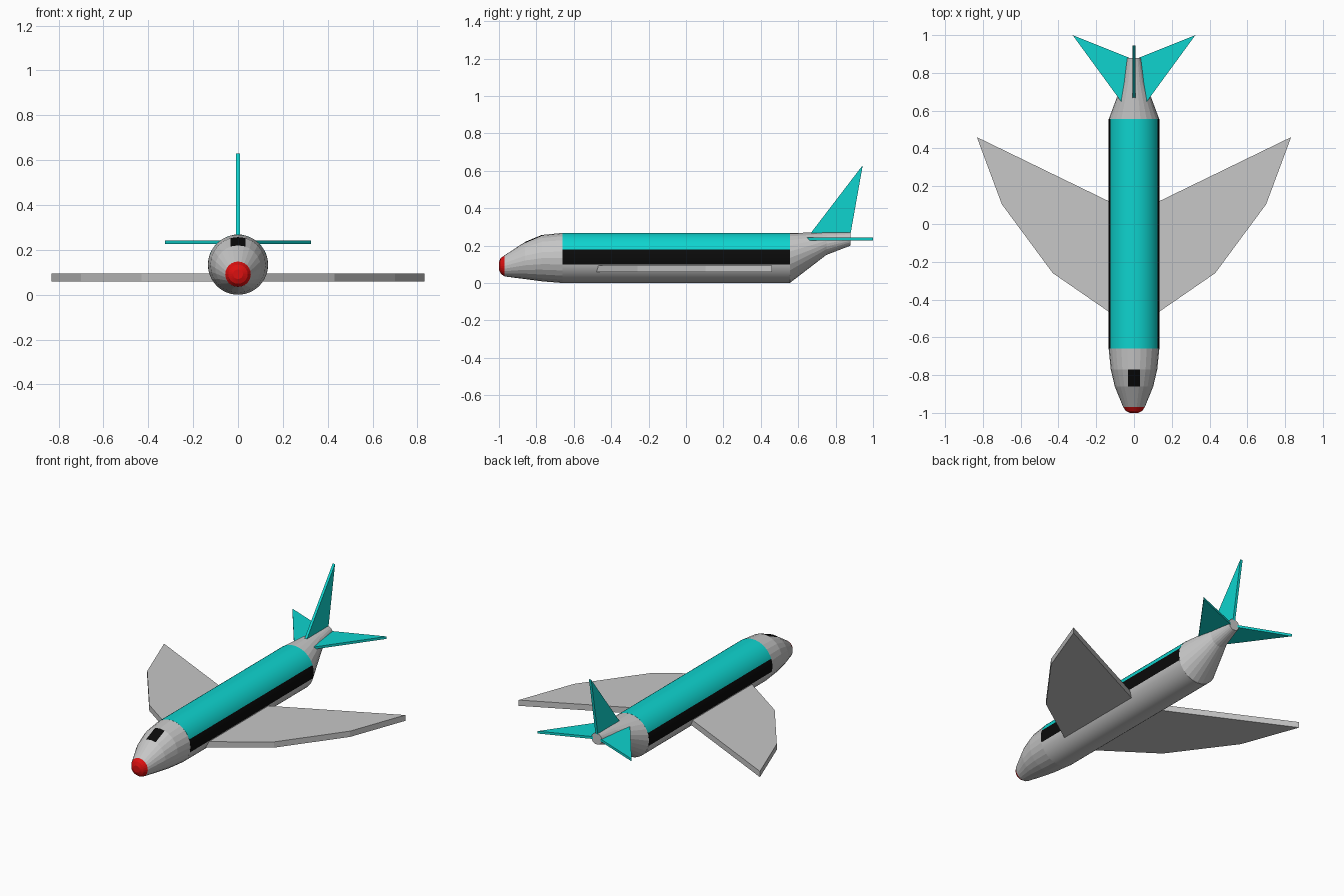
import bpy, bmesh, math
from mathutils import Vector

if "Cube" in bpy.data.objects:
    bpy.data.objects.remove(bpy.data.objects["Cube"])


def srgb(r, g, b):
    return tuple(((c + 0.055) / 1.055) ** 2.4 if c > 0.04 else c / 12.92 for c in (r, g, b)) + (1,)


def material(name, col):
    m = bpy.data.materials.new(name)
    m.diffuse_color = srgb(*col)
    m.use_nodes = True
    m.node_tree.nodes["Principled BSDF"].inputs["Base Color"].default_value = m.diffuse_color
    return m


GREY = material("light_grey", (0.78, 0.78, 0.78))
CYAN = material("turquoise", (0.055, 0.83, 0.81))
BLACK = material("black", (0.04, 0.04, 0.04))
RED = material("red", (0.86, 0.06, 0.06))


def finish(name, bm, mats, rule=None):
    bmesh.ops.recalc_face_normals(bm, faces=bm.faces)
    if rule:
        for f in bm.faces:
            f.material_index = rule(f.calc_center_median())
    me = bpy.data.meshes.new(name)
    bm.to_mesh(me)
    bm.free()
    for m in mats:
        me.materials.append(m)
    ob = bpy.data.objects.new(name, me)
    bpy.context.collection.objects.link(ob)
    return ob


def loft(rings, sides):
    """Tube along y through rings of (y, half width, bottom z, top z)."""
    bm = bmesh.new()
    loops = []
    for y, w, lo, hi in rings:
        loops.append([bm.verts.new((w * math.cos(a), y, (lo + hi) / 2 + (hi - lo) / 2 * math.sin(a)))
                      for a in (2 * math.pi * i / sides for i in range(sides))])
    for a, b in zip(loops, loops[1:]):
        for i in range(sides):
            j = (i + 1) % sides
            bm.faces.new((a[i], a[j], b[j], b[i]))
    bm.faces.new(loops[0])
    bm.faces.new(loops[-1])
    return bm


def cut(bm, co, normal):
    bmesh.ops.bisect_plane(bm, geom=bm.verts[:] + bm.edges[:] + bm.faces[:],
                           plane_co=co, plane_no=normal)


def plate(name, points, thickness, mat):
    """Extrude a flat outline by a thickness vector."""
    bm = bmesh.new()
    face = bm.faces.new([bm.verts.new(p) for p in points])
    ext = bmesh.ops.extrude_face_region(bm, geom=[face])
    bmesh.ops.translate(bm, vec=Vector(thickness),
                        verts=[v for v in ext["geom"] if isinstance(v, bmesh.types.BMVert)])
    return finish(name, bm, [mat])


R = 0.134
# Main body: grey belly, black window band, turquoise roof
bm = loft([(-0.66, R, 0, 2 * R), (0.555, R, 0, 2 * R)], 48)
for z in (0.10, 0.18):
    cut(bm, (0, 0, z), (0, 0, 1))
body = finish("fuselage", bm, [GREY, BLACK, CYAN],
              lambda c: 0 if c.z < 0.10 else 1 if c.z < 0.18 else 2)
bpy.context.view_layer.objects.active = body
body.select_set(True)
bpy.ops.object.shade_smooth_by_angle(angle=math.radians(30))

# Nose with cockpit window cut into the top
bm = loft([(-0.97, 0.057, 0.035, 0.148), (-0.86, 0.102, 0.021, 0.22),
           (-0.77, 0.123, 0.009, 0.257), (-0.66, R, 0, 2 * R)], 24)
for x in (-0.033, 0.033):
    cut(bm, (x, 0, 0), (1, 0, 0))
finish("nose", bm, [GREY, BLACK],
       lambda c: int(abs(c.x) < 0.033 and -0.86 < c.y < -0.77 and c.z > 0.15))

# Red nose tip
finish("nose_tip", loft([(-1.0, 0.022, 0.070, 0.113), (-0.99, 0.043, 0.049, 0.134),
                         (-0.97, 0.057, 0.035, 0.148)], 24), [RED])

# Tail cone
finish("tail_cone", loft([(0.555, R, 0, 2 * R), (0.75, 0.061, 0.15, 0.27),
                          (0.88, 0.036, 0.2, 0.27)], 24), [GREY])

# Wings, tailplanes and fin
for side, s in (("left", 1), ("right", -1)):
    wing = [(0.05, -0.522), (0.43, -0.26), (0.70, 0.105), (0.832, 0.46), (0.05, 0.08)]
    plate(side + "_wing", [(s * x, y, 0.058) for x, y in wing], (0, 0, 0.036), GREY)
    tail = [(0.0, 0.555), (0.325, 1.0), (0.0, 0.87)]
    plate(side + "_tailplane", [(s * x, y, 0.227) for x, y in tail], (0, 0, 0.015), CYAN)

plate("tail_fin", [(-0.008, 0.635, 0.225), (-0.008, 0.945, 0.63), (-0.008, 0.873, 0.225)],
      (0.016, 0, 0), CYAN)
